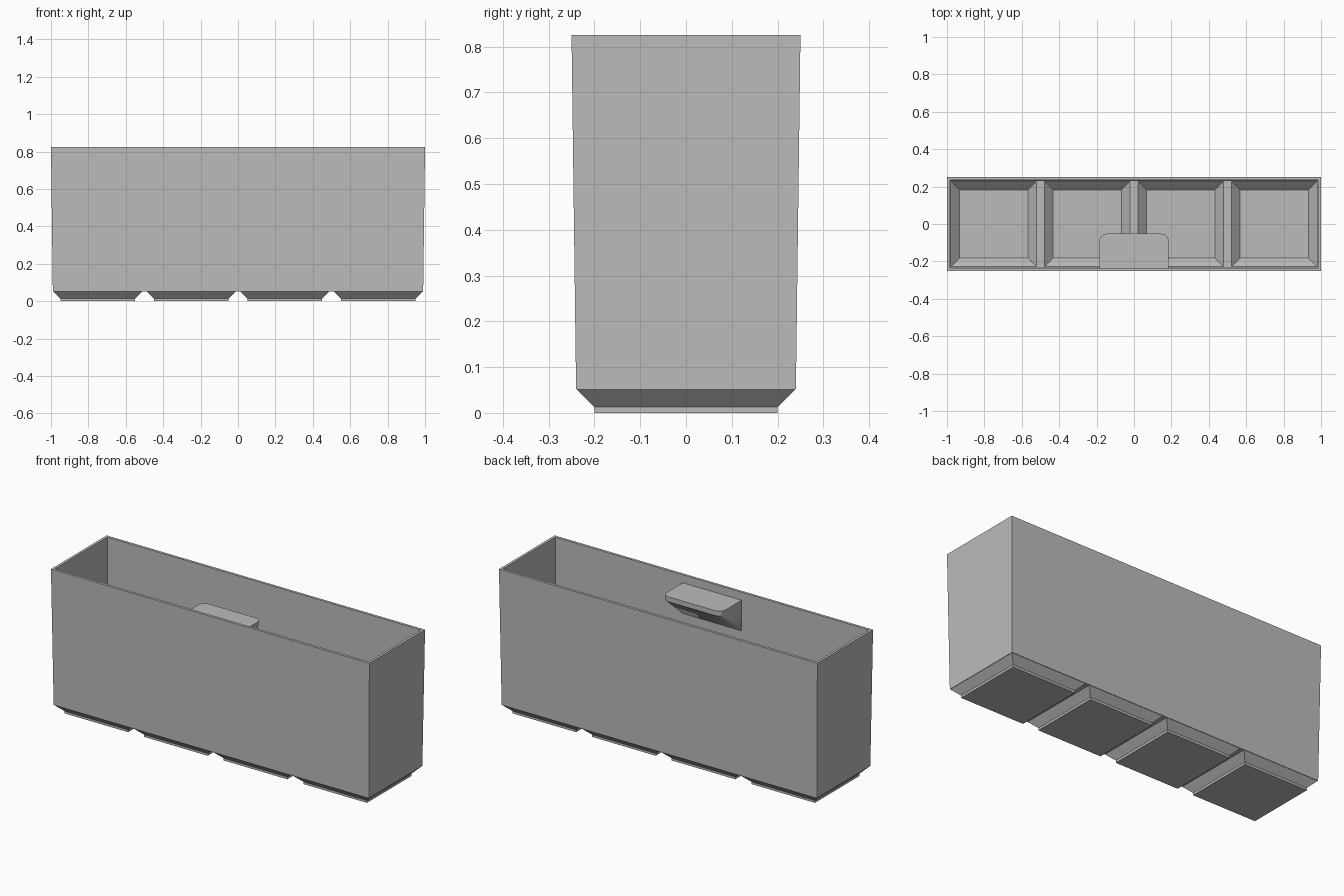
import bpy
import bmesh
import math

cube = bpy.data.objects.get("Cube")
if cube:
    bpy.data.objects.remove(cube, do_unlink=True)

grey = bpy.data.materials.new("plain grey plastic")
grey.use_nodes = True
GREY = (0.5, 0.5, 0.5, 1)
grey.diffuse_color = GREY
grey.node_tree.nodes["Principled BSDF"].inputs["Base Color"].default_value = GREY


def make_object(name, bm):
    bmesh.ops.recalc_face_normals(bm, faces=bm.faces[:])
    mesh = bpy.data.meshes.new(name)
    bm.to_mesh(mesh)
    bm.free()
    mesh.materials.append(grey)
    obj = bpy.data.objects.new(name, mesh)
    bpy.context.collection.objects.link(obj)
    return obj


def stacked_block(name, cx, levels):
    """Closed solid lofted through rectangles given as (half x, half y, z)."""
    bm = bmesh.new()
    rings = [[bm.verts.new((cx + sx * hx, sy * hy, z))
              for sx, sy in ((-1, -1), (1, -1), (1, 1), (-1, 1))]
             for hx, hy, z in levels]
    for low, high in zip(rings, rings[1:]):
        for i in range(4):
            j = (i + 1) % 4
            bm.faces.new((low[i], low[j], high[j], high[i]))
    bm.faces.new(rings[0])
    bm.faces.new(rings[-1])
    return make_object(name, bm)


def combine(target, other, operation):
    """Apply a boolean and discard the helper solid."""
    mod = target.modifiers.new(operation, 'BOOLEAN')
    mod.operation = operation
    mod.solver = 'EXACT'
    mod.object = other
    bpy.context.view_layer.objects.active = target
    bpy.ops.object.modifier_apply(modifier=mod.name)
    bpy.data.objects.remove(other, do_unlink=True)


FEET = (-0.75, -0.25, 0.25, 0.75)
TOP = 0.825

# Tapered outer body with four bevelled feet
bin_body = stacked_block("bin_body", 0, [(0.99, 0.24, 0.052), (1, 0.25, TOP)])
for x in FEET:
    foot = stacked_block("foot", x, [(h, h, z) for h, z in (
        (0.2, 0), (0.2, 0.013), (0.238, 0.051), (0.238, 0.057))])
    combine(bin_body, foot, 'UNION')

# Thin-walled interior, following the feet down
cavity = stacked_block("cavity", 0, [(0.979, 0.229, 0.0615), (0.985, 0.235, TOP),
                                     (0.985, 0.235, TOP + 0.05)])
combine(bin_body, cavity, 'DIFFERENCE')
for x in FEET:
    pocket = stacked_block("pocket", x, [(h, h, z) for h, z in (
        (0.183, 0.017), (0.2275, 0.0615), (0.2275, 0.08))])
    combine(bin_body, pocket, 'DIFFERENCE')

# Label shelf with rounded free corners and a sloped support below
HALF, WALL, EDGE, RADIUS = 0.185, -0.238, -0.052, 0.04
outline = [(-HALF, WALL), (HALF, WALL)]
for side in (1, -1):
    for step in range(7):
        a = math.radians(15 * step)
        outline.append((side * (HALF - RADIUS + RADIUS * math.cos(a)),
                        EDGE - RADIUS + RADIUS * math.sin(a)))
bm = bmesh.new()
for z in (0.78, 0.752):
    for x, y in outline:
        bm.verts.new((x, y, z))
for x in (-HALF, HALF):
    bm.verts.new((x, WALL, 0.603))
bmesh.ops.convex_hull(bm, input=bm.verts[:])
bmesh.ops.dissolve_limit(bm, angle_limit=0.01, verts=bm.verts[:], edges=bm.edges[:])
label_shelf = make_object("label_shelf", bm)

# Smooth only the rounded shelf corners
bpy.ops.object.select_all(action='DESELECT')
label_shelf.select_set(True)
bpy.context.view_layer.objects.active = label_shelf
bpy.ops.object.shade_smooth_by_angle(angle=math.radians(25))
